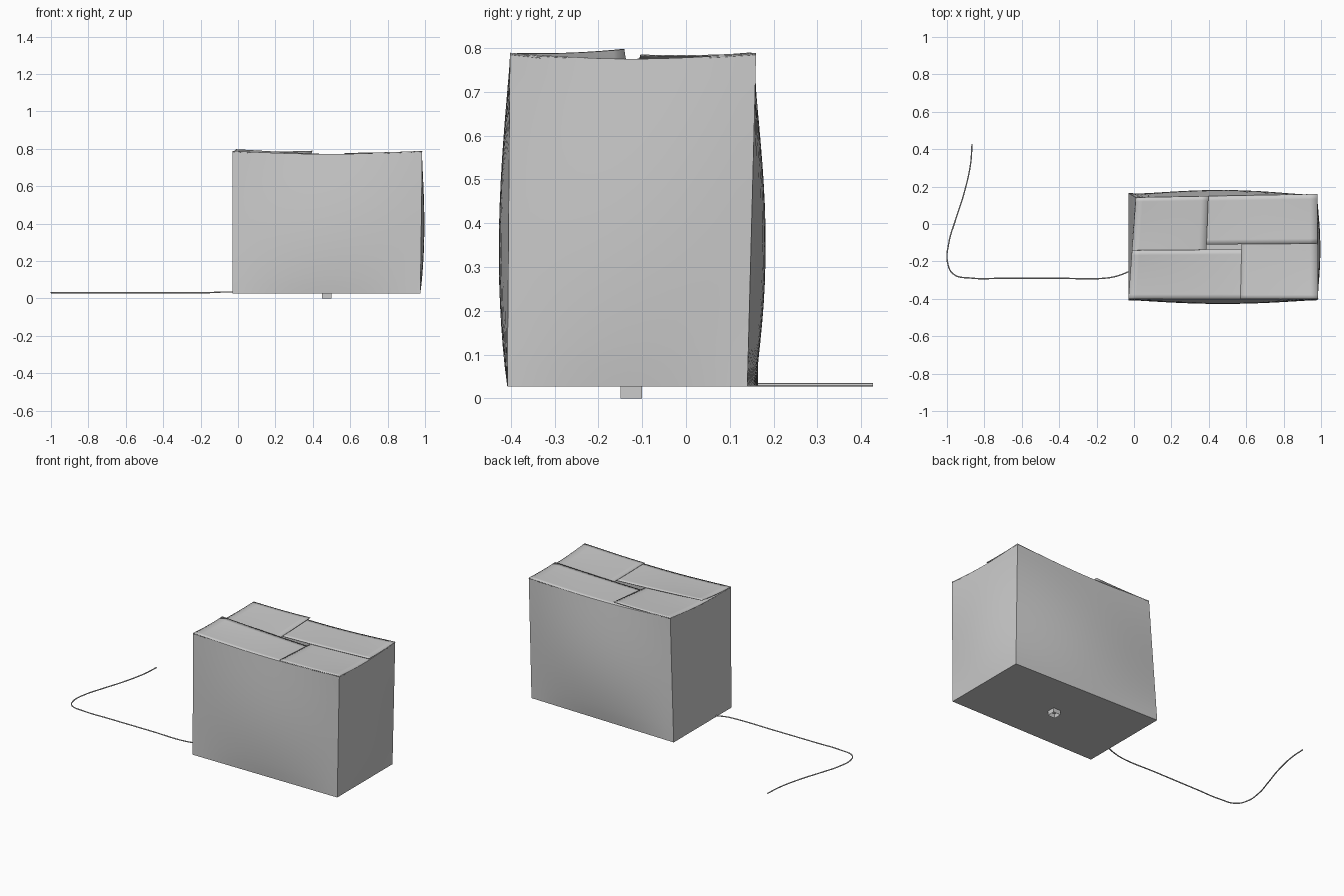
import bpy, bmesh
from math import sin, pi
from mathutils import Vector

if "Cube" in bpy.data.objects:
    bpy.data.objects.remove(bpy.data.objects["Cube"])

Z0 = 0.027
# plan corners: front-left, front-right, back-right, back-left
BOT = [Vector(p) for p in ((-.03, -.408), (.975, -.408), (.975, .14), (-.03, .165))]
TOP = [Vector(p) for p in ((-.03, -.402), (.985, -.402), (.98, .16), (.01, .142))]
BULGE = [.022, .018, .030, -.006]      # front, right, back, left


def rim(u, v):
    """Sagging height of the box top over the unit square."""
    a, b = sin(pi * u), sin(pi * v)
    return .788 - .016 * a - .013 * b + .010 * a * b


def plan(u, v):
    return TOP[0].lerp(TOP[1], u).lerp(TOP[3].lerp(TOP[2], u), v)


def finish(name, bm, smooth=True):
    bmesh.ops.recalc_face_normals(bm, faces=bm.faces)
    me = bpy.data.meshes.new(name)
    bm.to_mesh(me)
    bm.free()
    ob = bpy.data.objects.new(name, me)
    bpy.context.collection.objects.link(ob)
    bpy.ops.object.select_all(action='DESELECT')
    ob.select_set(True)
    bpy.context.view_layer.objects.active = ob
    if smooth:
        bpy.ops.object.shade_smooth_by_angle(angle=.5)
    return ob


# box walls and base
N, M = 16, 16
UV = [(0, 0), (1, 0), (1, 1), (0, 1)]
bm = bmesh.new()
rows = []
for j in range(M + 1):
    t = j / M
    row = []
    for s in range(4):
        k = (s + 1) % 4
        a, b = BOT[s].lerp(TOP[s], t), BOT[k].lerp(TOP[k], t)
        d = (b - a).normalized()
        out = Vector((d.y, -d.x))
        for i in range(N):
            f = i / N
            p = a.lerp(b, f) + out * BULGE[s] * sin(pi * f) * sin(pi * t ** .85)
            u, v = Vector(UV[s]).lerp(Vector(UV[k]), f)
            row.append(bm.verts.new((p.x, p.y, Z0 + t * (rim(u, v) - Z0))))
    rows.append(row)
C = 4 * N
for lo, hi in zip(rows, rows[1:]):
    for i in range(C):
        k = (i + 1) % C
        bm.faces.new((lo[i], lo[k], hi[k], hi[i]))
bm.faces.new(rows[0][::-1])
finish("box_body", bm)


# four interlocked lid flaps: a runs along the hinge, b towards the free edge
def flap(name, to_uv, raise_by):
    bm = bmesh.new()
    n, m = 24, 10
    g = []
    for i in range(n + 1):
        for j in range(m + 1):
            a, b = i / n, j / m
            u, v = to_uv(a, b)
            p = plan(u, v)
            lift = (1 - 1.8 * a) * (.001 + raise_by * b ** 1.3)
            g.append(bm.verts.new((p.x, p.y, rim(u, v) + lift)))
    for i in range(n):
        for j in range(m):
            q = i * (m + 1) + j
            bm.faces.new((g[q], g[q + m + 1], g[q + m + 2], g[q + 1]))
    ob = finish(name, bm)
    if ob.data.polygons[0].normal.z < 0:
        ob.data.flip_normals()
    sol = ob.modifiers.new("board", 'SOLIDIFY')
    sol.thickness = .003
    sol.offset = -1


flap("front_flap", lambda a, b: (a, .48 * b), .022)
flap("right_flap", lambda a, b: (1 - .41 * b, a), .005)
flap("back_flap", lambda a, b: (1 - a, 1 - .47 * b), .009)
flap("left_flap", lambda a, b: (.40 * b, 1 - a), .016)

# small square socket under the base, open below
bm = bmesh.new()
bmesh.ops.create_cube(bm, size=1)
bmesh.ops.scale(bm, vec=(.05, .05, .028), verts=bm.verts)
bmesh.ops.translate(bm, vec=(.475, -.125, .014), verts=bm.verts)
foot = finish("base_socket", bm, False)
bm = bmesh.new()
bm.from_mesh(foot.data)
low = [f for f in bm.faces if f.normal.z < -.9]
bmesh.ops.delete(bm, geom=low, context='FACES')
bm.to_mesh(foot.data)
bm.free()

# cord lying beside the box
path = [(-.866, .427), (-.874, .32), (-.91, .16), (-.955, .02), (-.99, -.10),
        (-.996, -.21), (-.965, -.268), (-.87, -.289), (-.7, -.29), (-.4, -.29),
        (-.16, -.29), (-.09, -.278), (-.03, -.255), (.0, -.24)]
cu = bpy.data.curves.new("cord", 'CURVE')
cu.dimensions = '3D'
cu.bevel_depth = .0035
cu.bevel_resolution = 2
cu.use_fill_caps = True
sp = cu.splines.new('BEZIER')
sp.bezier_points.add(len(path) - 1)
for bp, (x, y) in zip(sp.bezier_points, path):
    bp.co = (x, y, .031 if x < -.1 else .034)
    bp.handle_left_type = bp.handle_right_type = 'AUTO'
bpy.context.collection.objects.link(bpy.data.objects.new("cord", cu))
